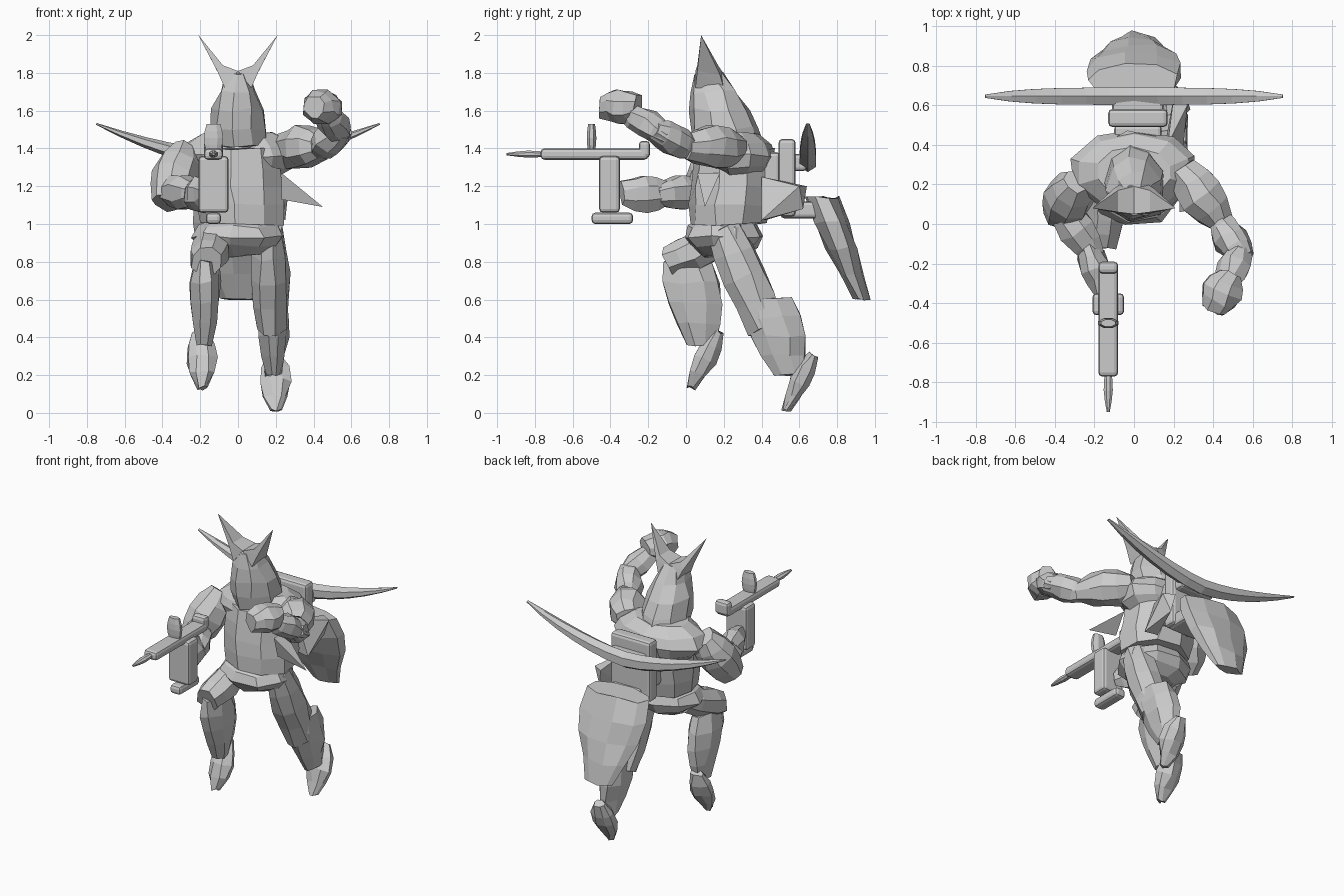
import bpy, bmesh, math, random
from mathutils import Vector

random.seed(4)
if "Cube" in bpy.data.objects:
    bpy.data.objects.remove(bpy.data.objects["Cube"])

grey = bpy.data.materials.new("plain_grey")
grey.use_nodes = True
tone = (0.6, 0.6, 0.6, 1)
grey.diffuse_color = tone
grey.node_tree.nodes["Principled BSDF"].inputs["Base Color"].default_value = tone

UP = Vector((0, 0, 1))


def finish(name, bm):
    """Turn a bmesh into a flat shaded grey object."""
    bmesh.ops.recalc_face_normals(bm, faces=bm.faces)
    mesh = bpy.data.meshes.new(name)
    bm.to_mesh(mesh)
    bm.free()
    mesh.materials.append(grey)
    obj = bpy.data.objects.new(name, mesh)
    bpy.context.collection.objects.link(obj)
    return obj


def skin(name, centres, widths, depths, level, sides, rough):
    """Join elliptic rings that lie level or square to the path."""
    bm = bmesh.new()
    loops = []
    final = len(centres) - 1
    for index, centre in enumerate(centres):
        across, along = Vector((1, 0, 0)), Vector((0, 1, 0))
        if not level:
            ahead = centres[min(index + 1, final)] - centres[max(index - 1, 0)]
            across = ahead.cross(UP).normalized()
            along = ahead.cross(across).normalized()
        loop = []
        for side in range(sides):
            angle = math.tau * (side + 0.5) / sides
            shake = Vector([random.uniform(-rough, rough) for axis in "xyz"])
            spot = across * widths[index] * math.cos(angle)
            spot += along * depths[index] * math.sin(angle)
            loop.append(bm.verts.new(centre + spot + shake))
        loops.append(loop)
    for low, high in zip(loops, loops[1:]):
        for side in range(sides):
            after = (side + 1) % sides
            bm.faces.new((low[side], low[after], high[after], high[side]))
    bm.faces.new(loops[0])
    bm.faces.new(loops[-1])
    return finish(name, bm)


def spindle(name, start, end, width, end_width=None, depth=1, blunt=0.6,
            level=False, sides=8, rough=0.01):
    """Swelling limb between two joints; blunt sets how full its ends are."""
    end_width = end_width or width
    start, end = Vector(start), Vector(end)
    steps = [step / 4 for step in range(5)]
    widths = [(width + (end_width - width) * t)
              * (blunt + (1 - blunt) * math.sin(math.pi * t)) for t in steps]
    return skin(name, [start.lerp(end, t) for t in steps], widths,
                [w * depth for w in widths], level, sides, rough)


def hull(name, points):
    """Convex solid around a few points."""
    bm = bmesh.new()
    for point in points:
        bm.verts.new(point)
    bmesh.ops.convex_hull(bm, input=bm.verts)
    return finish(name, bm)


def block(name, x, half, back, front, low, high):
    """Chamfered box."""
    bm = bmesh.new()
    bmesh.ops.create_cube(bm, size=1)
    bmesh.ops.scale(bm, vec=(2 * half, back - front, high - low), verts=bm.verts)
    bmesh.ops.translate(bm, vec=(x, (back + front) / 2, (low + high) / 2),
                        verts=bm.verts)
    chamfer = finish(name, bm).modifiers.new("chamfer", "BEVEL")
    chamfer.width = 0.02
    chamfer.segments = 2


# Hooded head with two swept horns rising from a cupped crown
spindle("head", (0, .23, 1.41), (0, .12, 1.8), width=.19, end_width=.08,
        depth=1.2, blunt=.8, level=True, sides=9)
for side, label in ((-1, "right"), (1, "left")):
    tip = (side * .21, .08, 2)
    bend_front, bend_back = (side * .08, .06, 1.84), (side * .08, .17, 1.84)
    flank_front, flank_back = (side * .11, .06, 1.81), (side * .1, .18, 1.79)
    root_front, root_back = (side * .07, .05, 1.72), (side * .07, .2, 1.72)
    cup_front, cup_back = (0, .05, 1.81), (0, .19, 1.81)
    hull(label + "_horn", [tip, bend_front, bend_back, flank_front, flank_back])
    hull(label + "_crown", [bend_front, bend_back, flank_front, flank_back,
                            root_front, root_back, cup_front, cup_back])

# Torso, shoulder mantle, hips and side spike
spindle("torso", (.02, .22, 1), (0, .26, 1.4), width=.24, depth=.9,
        blunt=.95, level=True, sides=9)
spindle("shoulder_mantle", (0, .28, 1.24), (0, .26, 1.48), width=.33, depth=.63,
        blunt=.6, level=True, sides=10)
spindle("hips", (0, .2, .83), (.01, .2, 1.04), width=.24, end_width=.26, depth=.85,
        blunt=.5, level=True, sides=9)
hull("side_spike", [(.45, .1, 1.09), (.23, .06, 1.27), (.23, .18, 1.27), (.23, .1, 1.13)])

# Legs: the left trails behind, the right knee is raised
spindle("left_thigh", (.16, .2, .98), (.18, .42, .45), width=.1, end_width=.11,
        depth=1.15, blunt=.8)
spindle("right_thigh", (-.13, .21, .92), (-.17, -.1, .8), width=.1, blunt=.8)
poses = (("left", Vector((.19, .43, .61)), Vector((.19, .54, .2)), (.2, .53, .01)),
         ("right", Vector((-.17, .01, .8)), Vector((-.18, .08, .36)), (-.19, .03, .13)))
for label, knee, ankle, toe in poses:
    spindle(label + "_shin", knee, ankle, width=.1, end_width=.06, depth=1.9,
            blunt=.7, level=True)
    spindle(label + "_foot", toe, Vector(toe) + Vector((-.01, .14, .3)), width=.07,
            end_width=.1, depth=.7, blunt=.4)

# Left arm, raised with the fist forward
spindle("left_upper_arm", (.24, .28, 1.4), (.45, 0, 1.41), width=.13, end_width=.11)
spindle("left_elbow", (.42, .03, 1.4), (.55, -.18, 1.5), width=.09)
spindle("left_forearm", (.55, -.1, 1.46), (.46, -.32, 1.6), width=.08)
spindle("left_fist", (.49, -.25, 1.62), (.4, -.44, 1.62), width=.11, depth=.9)

# Right arm, bent to hold the gun
spindle("right_upper_arm", (-.28, .22, 1.4), (-.38, .04, 1.11), width=.12, end_width=.13)
spindle("right_forearm", (-.38, .1, 1.18), (-.2, -.16, 1.15), width=.1, end_width=.09)
spindle("right_hand", (-.24, -.1, 1.16), (-.16, -.34, 1.16), width=.08, depth=1.3)

# Gun with muzzle, sight, grip and foot
gun_x = -.13
block("gun_barrel", gun_x, .05, back=-.2, front=-.77, low=1.34, high=1.4)
block("gun_stock", gun_x, .05, back=-.19, front=-.25, low=1.35, high=1.44)
block("gun_grip", gun_x, .08, back=-.35, front=-.46, low=1.06, high=1.36)
block("gun_foot", gun_x, .04, back=-.28, front=-.5, low=1, high=1.06)
spindle("gun_muzzle", (gun_x, -.73, 1.37), (gun_x, -.95, 1.37), width=.03,
        end_width=.02, depth=.8, blunt=.4, rough=0)
spindle("gun_sight", (gun_x, -.5, 1.38), (gun_x, -.5, 1.53), width=.055, depth=.5,
        blunt=.7, level=True, rough=0)

# Mounts on the back
block("back_plate", .02, .15, back=.58, front=.49, low=1.04, high=1.45)
block("plate_spacer", .02, .12, back=.5, front=.4, low=1.1, high=1.38)
block("blade_clamp", .02, .13, back=.64, front=.54, low=1.28, high=1.37)
block("tail_bracket", .04, .11, back=.72, front=.5, low=1.03, high=1.12)
hull("side_strut", [(.17, .4, 1.25), (.25, .4, 1.02), (.16, .42, 1.02),
                    (.27, .6, 1.2), (.2, .64, 1.2), (.22, .62, 1.08)])

# Curved blade across the back, tips swept up
spans = [step / 6 - 1 for step in range(13)]
skin("back_blade",
     [Vector((.75 * span, .645, 1.33 + .2 * abs(span) ** 1.6)) for span in spans],
     widths=[.01 + .04 * (1 - abs(span) ** 4) for span in spans],
     depths=[.005 + .05 * (1 - abs(span) ** 1.5) for span in spans],
     level=False, sides=6, rough=0)

# Broad tail plate hanging behind
spindle("tail_plate", (0, .72, 1.14), (.01, .93, .6), width=.3, end_width=.13,
        depth=.4, blunt=.75, level=True, sides=9)
